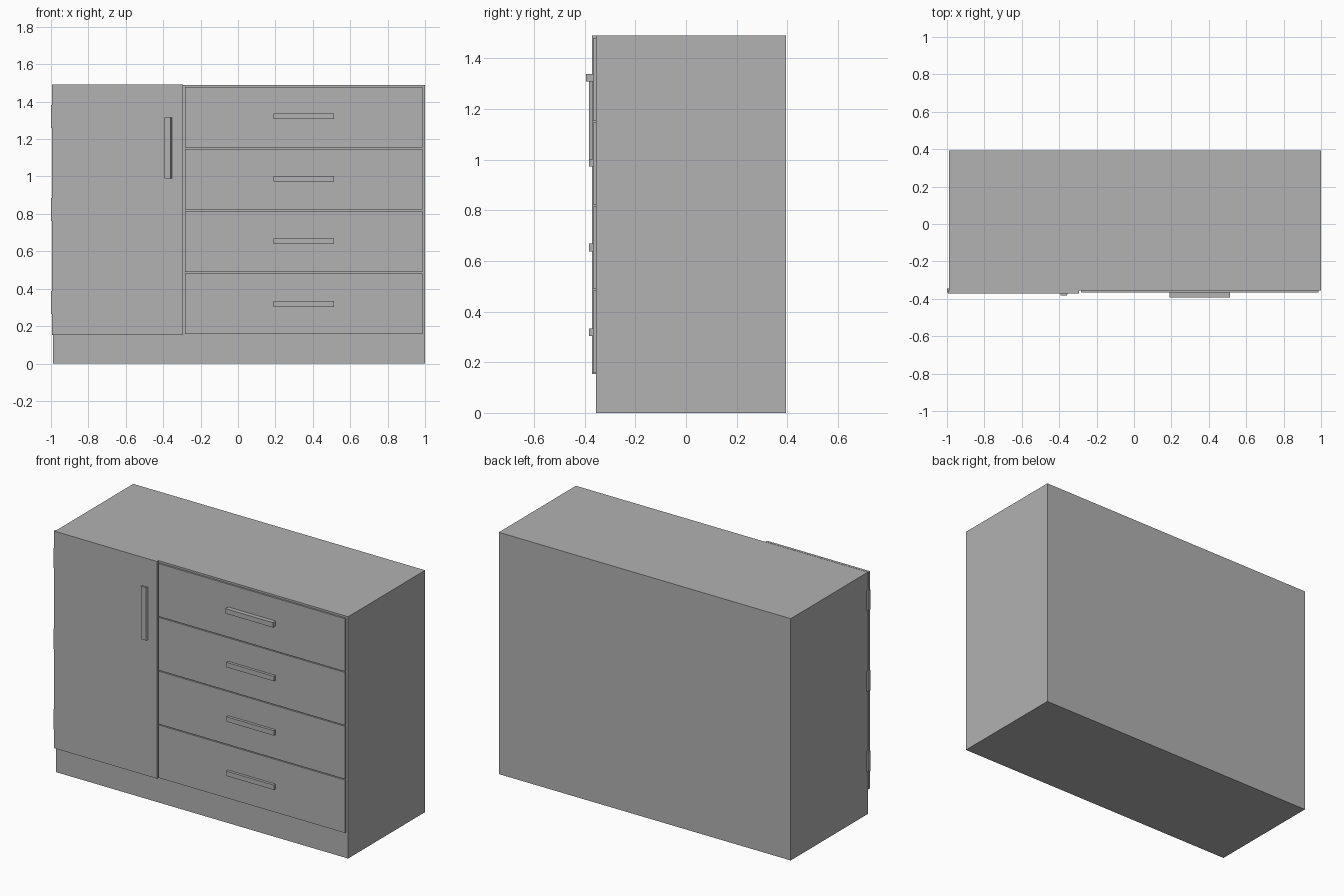
import bpy
import bmesh

cube = bpy.data.objects.get("Cube")
if cube:
    bpy.data.objects.remove(cube, do_unlink=True)

# Single plain grey finish
grey = bpy.data.materials.new("plain_grey")
grey.use_nodes = True
COLOUR = (0.445, 0.445, 0.445, 1)
grey.diffuse_color = COLOUR
for node in grey.node_tree.nodes:
    if node.type == 'BSDF_PRINCIPLED':
        node.inputs["Base Color"].default_value = COLOUR


def box(name, x, y, z, front_taper=0):
    """Box from (min, max) ranges; the right front edge can lean inward."""
    bm = bmesh.new()
    bmesh.ops.create_cube(bm, size=1)
    for v in bm.verts:
        taper = front_taper if v.co.x > 0 and v.co.y < 0 else 0
        v.co = [r[1] if c > 0 else r[0] for c, r in zip(v.co, (x, y, z))]
        v.co.x -= taper
    mesh = bpy.data.meshes.new(name)
    bm.to_mesh(mesh)
    bm.free()
    mesh.materials.append(grey)
    obj = bpy.data.objects.new(name, mesh)
    bpy.context.collection.objects.link(obj)
    return obj


FRONT = -0.356   # front plane of the carcass
DOOR = -0.372    # face of the door
DRAWER = -0.367  # face of the drawers

# Carcass and door
box("cabinet_body", (-0.99, 1.0), (FRONT, 0.394), (0, 1.49))
box("door", (-0.995, -0.293), (DOOR, FRONT), (0.153, 1.491))
box("door_handle", (-0.393, -0.354), (-0.383, DOOR), (0.99, 1.316), 0.006)

# Hinges along the outer door edge
for i, z in enumerate((0.327, 0.823, 1.32)):
    box(f"hinge_{i + 1}", (-1.0, -0.985), (-0.366, -0.344), (z - 0.062, z + 0.062))

# Drawers with bar handles; the top handle stands out a little further
for i in range(4):
    z = 0.158 + i * 0.3315
    box(f"drawer_{i + 1}", (-0.284, 0.987), (DRAWER, FRONT), (z, z + 0.326))
    reach = -0.394 if i == 3 else -0.384
    hz = 0.318 + i * 0.335
    box(f"drawer_handle_{i + 1}", (0.189, 0.514), (reach, DRAWER), (hz - 0.015, hz + 0.015))
